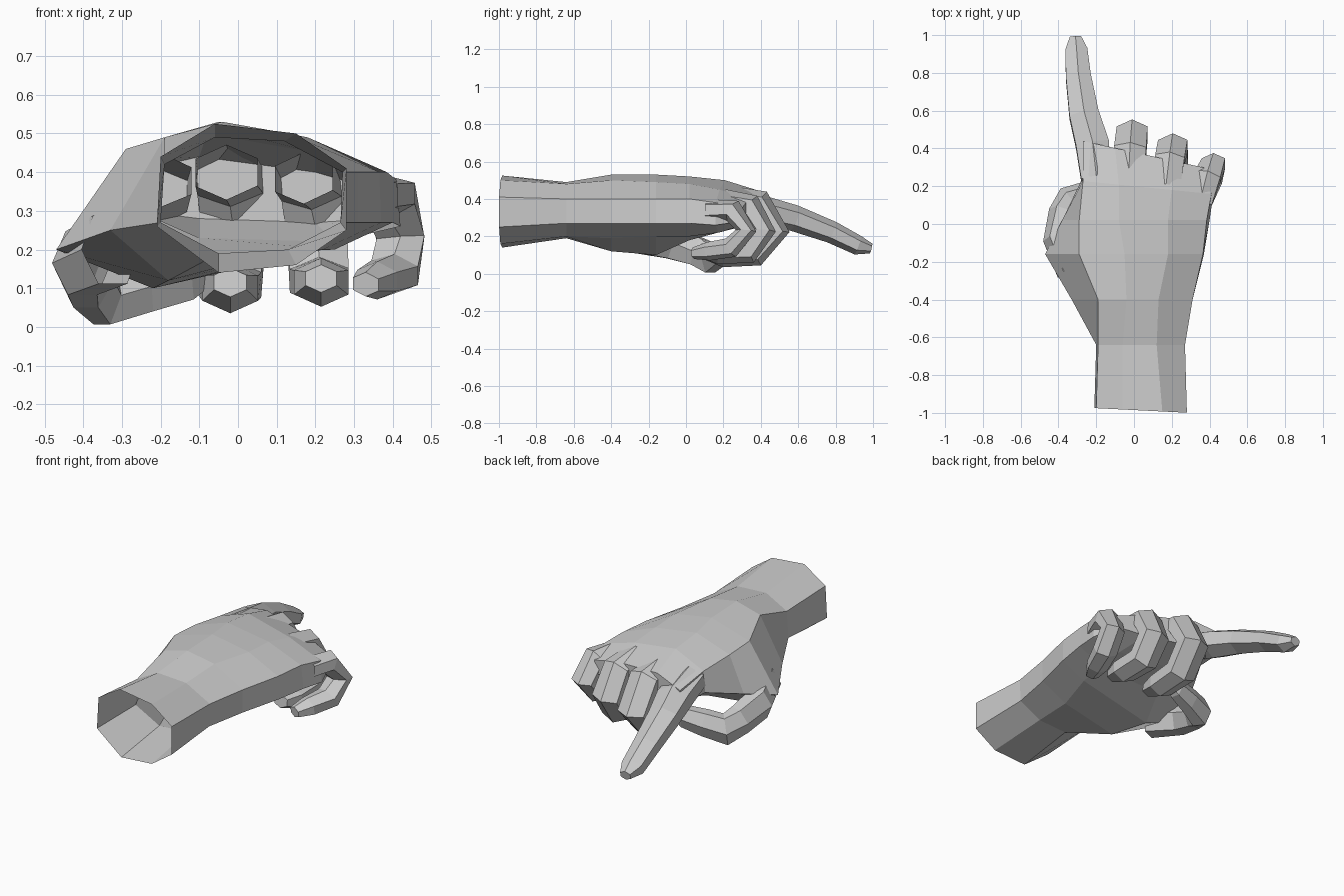
import bpy, bmesh
from math import cos, sin, radians
from mathutils import Vector


def loft(name, rings, cap_start=False, cap_end=True):
    """Skin a list of equal-length point rings with flat quads."""
    bm = bmesh.new()
    loops = [[bm.verts.new(p) for p in ring] for ring in rings]
    n = len(loops[0])
    for a, b in zip(loops, loops[1:]):
        for i in range(n):
            j = (i + 1) % n
            bm.faces.new((a[i], a[j], b[j], b[i]))
    if cap_start:
        bm.faces.new(loops[0])
    if cap_end:
        bm.faces.new(loops[-1])
    bmesh.ops.recalc_face_normals(bm, faces=bm.faces)
    mesh = bpy.data.meshes.new(name)
    bm.to_mesh(mesh)
    bm.free()
    obj = bpy.data.objects.new(name, mesh)
    bpy.context.collection.objects.link(obj)
    return obj


def digit(name, path, side=(1, 0, 0), flat=0.9):
    """Six-sided tube along (x, y, z, half width) points, ridge along its back."""
    pts = [Vector(p[:3]) for p in path]
    rings = []
    for k, c in enumerate(pts):
        t = Vector()
        if k > 0:
            t += (c - pts[k - 1]).normalized()
        if k < len(pts) - 1:
            t += (pts[k + 1] - c).normalized()
        t.normalize()
        s = Vector(side)
        s = (s - t * s.dot(t)).normalized()
        u = s.cross(t)
        w = path[k][3]
        rings.append([c + s * (w * cos(radians(a)) / cos(radians(30)))
                      + u * (w * flat * sin(radians(a))) for a in range(30, 390, 60)])
    return loft(name, rings, cap_end=True)


# Forearm stub and palm: (y, skew of y along x, eight x/z profile points), open at the wrist
sections = [
    (-0.985, -0.05, [(-.20, .44), (-.06, .525), (.15, .50), (.28, .41),
                     (.28, .25), (.15, .16), (-.05, .14), (-.21, .26)]),
    (-0.64, 0, [(-.19, .42), (-.06, .49), (.12, .48), (.27, .40),
                (.265, .27), (.13, .20), (-.05, .19), (-.20, .27)]),
    (-0.40, 0, [(-.19, .49), (-.04, .53), (.13, .50), (.31, .40),
                (.31, .27), (.15, .19), (-.18, .12), (-.33, .25)]),
    (-0.16, 0, [(-.29, .46), (-.05, .53), (.18, .49), (.365, .40),
                (.37, .27), (.22, .20), (-.22, .10), (-.47, .20)]),
    (0.02, 0, [(-.29, .45), (-.08, .52), (.18, .48), (.385, .40),
               (.40, .27), (.25, .20), (-.15, .18), (-.38, .25)]),
    (0.20, -0.1, [(-.27, .43), (-.08, .50), (.20, .45), (.41, .38),
                  (.42, .26), (.25, .22), (-.10, .23), (-.28, .31)]),
    (0.38, -0.22, [(-.27, .40), (-.10, .44), (.20, .40), (.37, .35),
                   (.37, .28), (.20, .27), (-.10, .28), (-.26, .30)]),
]
loft("palm_and_wrist", [[(x, y + k * x, z) for x, z in prof] for y, k, prof in sections])

# Outstretched pointing finger
digit("index_finger", [
    (-.20, .24, .38, .08), (-.22, .42, .335, .088), (-.265, .58, .297, .078),
    (-.295, .78, .222, .066), (-.305, .92, .152, .058), (-.31, .99, .135, .03)])

# Curled fingers
digit("middle_finger", [
    (-.03, .22, .40, .08), (-.02, .39, .375, .085), (-.01, .48, .23, .082),
    (-.02, .37, .11, .08), (-.02, .20, .10, .072), (-.02, .10, .115, .042)])
digit("ring_finger", [
    (.17, .20, .385, .075), (.19, .34, .36, .078), (.205, .41, .23, .078),
    (.21, .33, .12, .076), (.215, .17, .115, .07), (.215, .08, .125, .04)])
digit("little_finger", [
    (.35, .12, .34, .065), (.39, .25, .335, .07), (.42, .32, .23, .062),
    (.405, .24, .14, .062), (.36, .12, .12, .055), (.33, .04, .11, .035)])

# Thumb bent under the palm towards the curled fingers
digit("thumb", [
    (-.33, -.25, .20, .09), (-.405, -.08, .165, .085), (-.385, .06, .12, .075),
    (-.345, .135, .082, .076), (-.24, .17, .105, .066), (-.13, .20, .125, .055),
    (-.08, .21, .135, .03)], side=(0, 0, 1))
